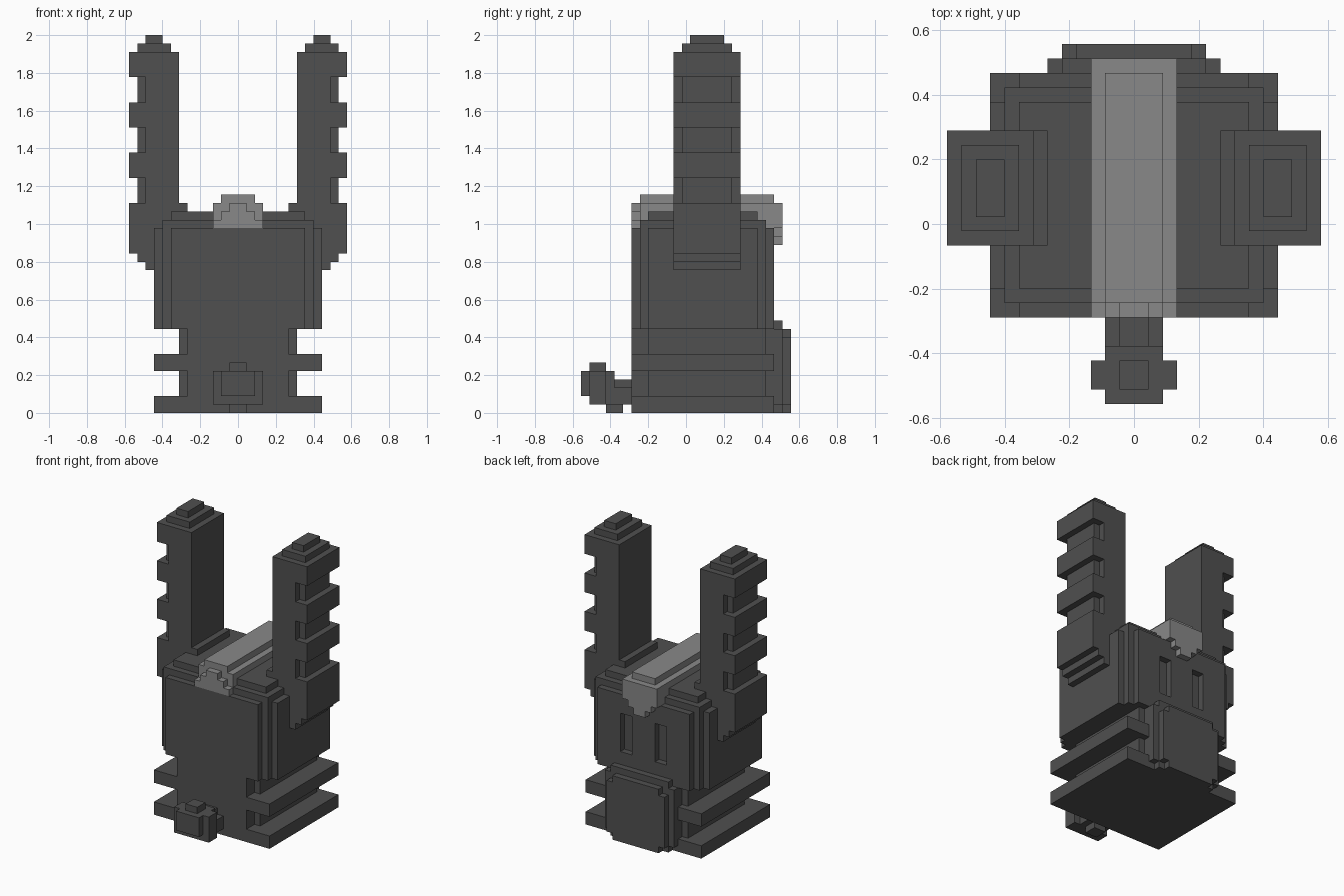
import bpy
import bmesh
from mathutils import Vector

cube = bpy.data.objects.get("Cube")
if cube:
    bpy.data.objects.remove(cube, do_unlink=True)

U = 2 / 45                      # size of one block
ORIGIN = Vector((0, -12.5, 0))  # block grid offset


def material(name, value):
    mat = bpy.data.materials.new(name)
    mat.use_nodes = True
    colour = (value, value, value, 1)
    mat.diffuse_color = colour
    bsdf = mat.node_tree.nodes["Principled BSDF"]
    bsdf.inputs["Base Color"].default_value = colour
    bsdf.inputs["Roughness"].default_value = 0.9
    return mat


dark = material("dark grey", 0.080)
light = material("light grey", 0.246)

# The four corners of each face of a unit block, by outward direction
SIDES = {
    (1, 0, 0): ((1, 0, 0), (1, 1, 0), (1, 1, 1), (1, 0, 1)),
    (-1, 0, 0): ((0, 0, 0), (0, 0, 1), (0, 1, 1), (0, 1, 0)),
    (0, 1, 0): ((0, 1, 0), (0, 1, 1), (1, 1, 1), (1, 1, 0)),
    (0, -1, 0): ((0, 0, 0), (1, 0, 0), (1, 0, 1), (0, 0, 1)),
    (0, 0, 1): ((0, 0, 1), (1, 0, 1), (1, 1, 1), (0, 1, 1)),
    (0, 0, -1): ((0, 0, 0), (0, 1, 0), (1, 1, 0), (1, 0, 0)),
}


def cells(box):
    x0, x1, y0, y1, z0, z1 = box
    return {(x, y, z) for x in range(x0, x1)
            for y in range(y0, y1) for z in range(z0, z1)}


def mid(half, y0, y1, z0, z1):
    """Box centred on x = 0."""
    return (-half, half, y0, y1, z0, z1)


def block_part(name, mat, boxes, carve=(), mirror=False):
    """Join boxes given in whole blocks into one outer skin."""
    solid = set().union(*map(cells, boxes))
    for box in carve:
        solid -= cells(box)
    if mirror:
        solid = {(-x - 1, y, z) for x, y, z in solid}
    bm = bmesh.new()
    verts = {}
    for c in sorted(solid):
        for d, corners in SIDES.items():
            if (c[0] + d[0], c[1] + d[1], c[2] + d[2]) in solid:
                continue
            ring = []
            for k in corners:
                p = (c[0] + k[0], c[1] + k[1], c[2] + k[2])
                if p not in verts:
                    verts[p] = bm.verts.new((Vector(p) + ORIGIN) * U)
                ring.append(verts[p])
            bm.faces.new(ring)
    bmesh.ops.dissolve_limit(bm, angle_limit=0.01, verts=bm.verts[:],
                             edges=bm.edges[:])
    mesh = bpy.data.meshes.new(name)
    bm.to_mesh(mesh)
    bm.free()
    mesh.materials.append(mat)
    obj = bpy.data.objects.new(name, mesh)
    bpy.context.collection.objects.link(obj)
    return obj


# Lower body: core with two wide flanges
body = [mid(6, 6, 23, 0, 10), mid(7, 8, 22, 0, 10)]
body += [mid(10, 6, 23, z, z + 2) for z in (0, 5)]
block_part("body", dark, body)

# Head: stepped upright corners, stepped top, two eye slots
head = [mid(8 + i, 6 + i, 23 - i, 10, 22) for i in range(3)]
head += [mid(9, 7, 22, 22, 23), mid(8, 8, 21, 23, 24)]
eyes = [(2, 4, 22, 23, 13, 19), (-4, -2, 22, 23, 13, 19)]
block_part("head", dark, head, carve=eyes)

# Ears: ridged outer side, stepped foot and tip
ear = [(7, 11, 11, 19, 19, 43), (7, 12, 12, 18, 19, 43),
       (6, 13, 11, 19, 24, 25), (7, 13, 11, 19, 19, 25),
       (8, 11, 11, 19, 17, 18), (8, 12, 11, 19, 18, 19),
       (8, 12, 12, 18, 43, 44), (9, 11, 13, 17, 44, 45)]
ear += [(7, 13, 11, 19, z, z + 3) for z in (28, 34, 40)]
for side, flip in (("left", False), ("right", True)):
    block_part("ear_" + side, dark, ear, mirror=flip)

# Snout panel
block_part("snout", dark, [
    mid(5, 23, 24, 0, 11), mid(6, 23, 24, 1, 10),
    mid(4, 24, 25, 0, 10), mid(5, 24, 25, 1, 9)])

# Tail: rounded tuft on a short stem
block_part("tail", dark, [
    mid(2, 0, 1, 2, 5), mid(3, 1, 3, 1, 5), mid(1, 1, 3, 5, 6),
    mid(2, 3, 4, 1, 5), mid(1, 3, 5, 0, 1),
    mid(1, 4, 6, 1, 4), mid(2, 4, 6, 1, 3)])

# Crest stripe: stepped front, domed ridge, pointed drop at the other end
crest = [mid(3, 7, 23, 23, 25), mid(3, 7, 8, 22, 23),
         mid(2, 7, 23, 25, 26)]
crest += [mid(3 - i, 6, 7, 22, 23 + i) for i in range(3)]
crest += [mid(3 - i, 23, 24, 22 - i, 25) for i in range(3)]
crest += [mid(3, 22, 23, 22, 25)]
block_part("crest", light, crest)
